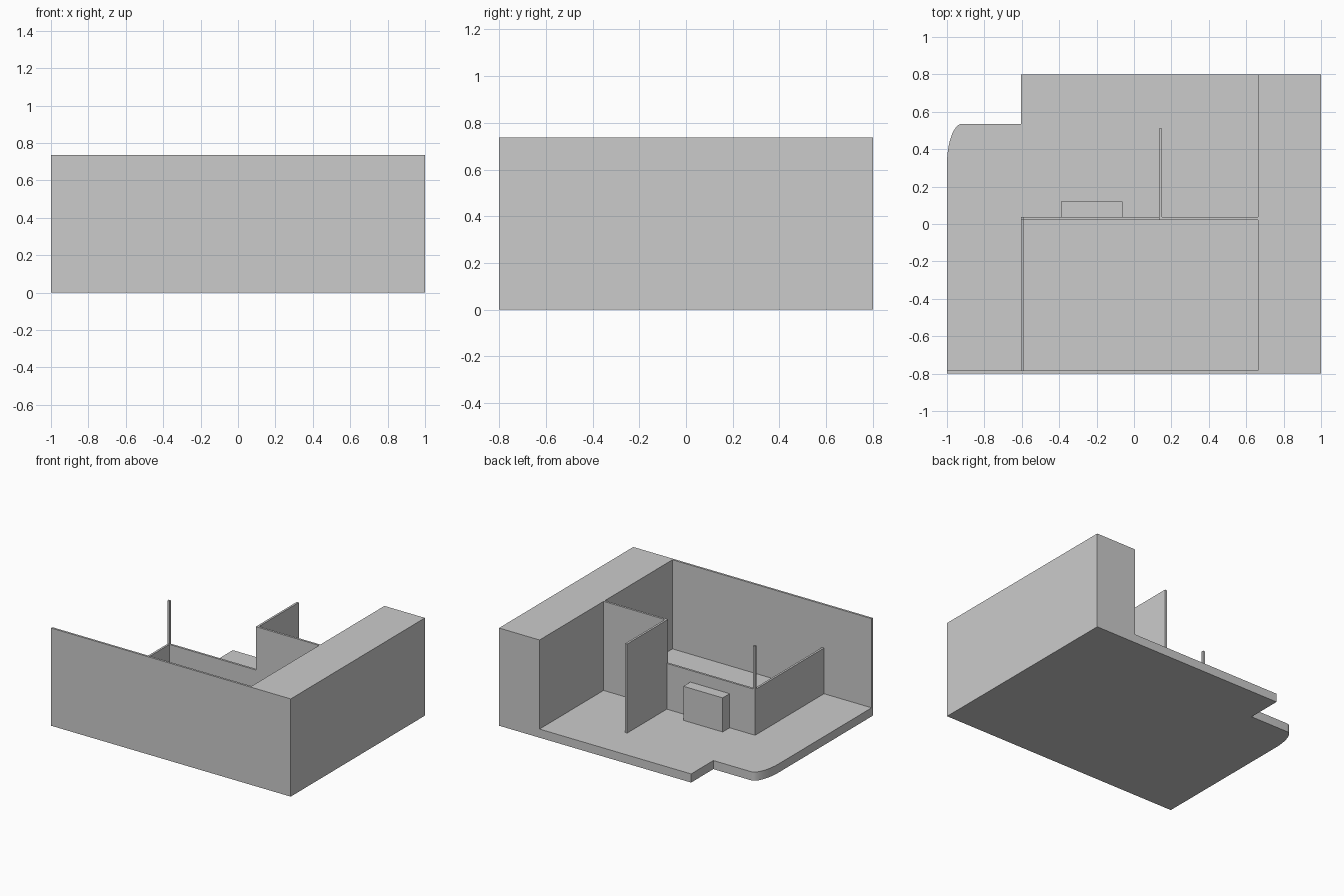
import bpy, bmesh, math

if "Cube" in bpy.data.objects:
    bpy.data.objects.remove(bpy.data.objects["Cube"])

H = 0.737        # full wall height
F = 0.065        # floor slab top
LOW = 0.41       # half-height wall top


def prism(name, outline, z0, z1):
    """Extrude a flat counter-clockwise outline from z0 to z1."""
    bm = bmesh.new()
    base = bm.faces.new([bm.verts.new((x, y, z0)) for x, y in outline])
    top = bmesh.ops.extrude_face_region(bm, geom=[base])["geom"]
    for v in top:
        if isinstance(v, bmesh.types.BMVert):
            v.co.z = z1
    bmesh.ops.recalc_face_normals(bm, faces=bm.faces)
    mesh = bpy.data.meshes.new(name)
    bm.to_mesh(mesh)
    bm.free()
    obj = bpy.data.objects.new(name, mesh)
    bpy.context.collection.objects.link(obj)
    return obj


def box(name, x0, x1, y0, y1, z0, z1):
    return prism(name, [(x0, y0), (x1, y0), (x1, y1), (x0, y1)], z0, z1)


# Floor slab with a stepped back edge and one elliptical corner
corner = []
for i in range(17):
    a = math.pi / 2 * (1 + i / 16)
    corner.append((-0.92 + 0.08 * math.cos(a), 0.315 + 0.22 * math.sin(a)))
floor = prism("floor", [(-1, -0.784), (0.662, -0.784), (0.662, 0.8),
                        (-0.603, 0.8), (-0.603, 0.535)] + corner, 0, F)
floor.select_set(True)
bpy.context.view_layer.objects.active = floor
bpy.ops.object.shade_smooth_by_angle(angle=math.radians(30))

# Solid side block and front wall
box("side_block", 0.662, 1, -0.8, 0.8, 0, H)
box("front_wall", -1, 0.662, -0.8, -0.784, 0, H)

# Full-height partitions
box("inner_wall", 0.134, 0.662, 0.021, 0.037, F, H)
box("divider_wall", 0.134, 0.15, 0.037, 0.51, F, H)

# Half-height walls meeting at a full-height corner post
box("low_wall_back", -0.587, 0.134, 0.021, 0.037, F, LOW)
box("low_wall_side", -0.603, -0.587, -0.784, 0.021, F, LOW)
box("corner_post", -0.603, -0.587, 0.021, 0.037, F, H)

# Low cabinet against the half-height wall
box("cabinet", -0.39, -0.062, 0.037, 0.12, F, 0.322)
